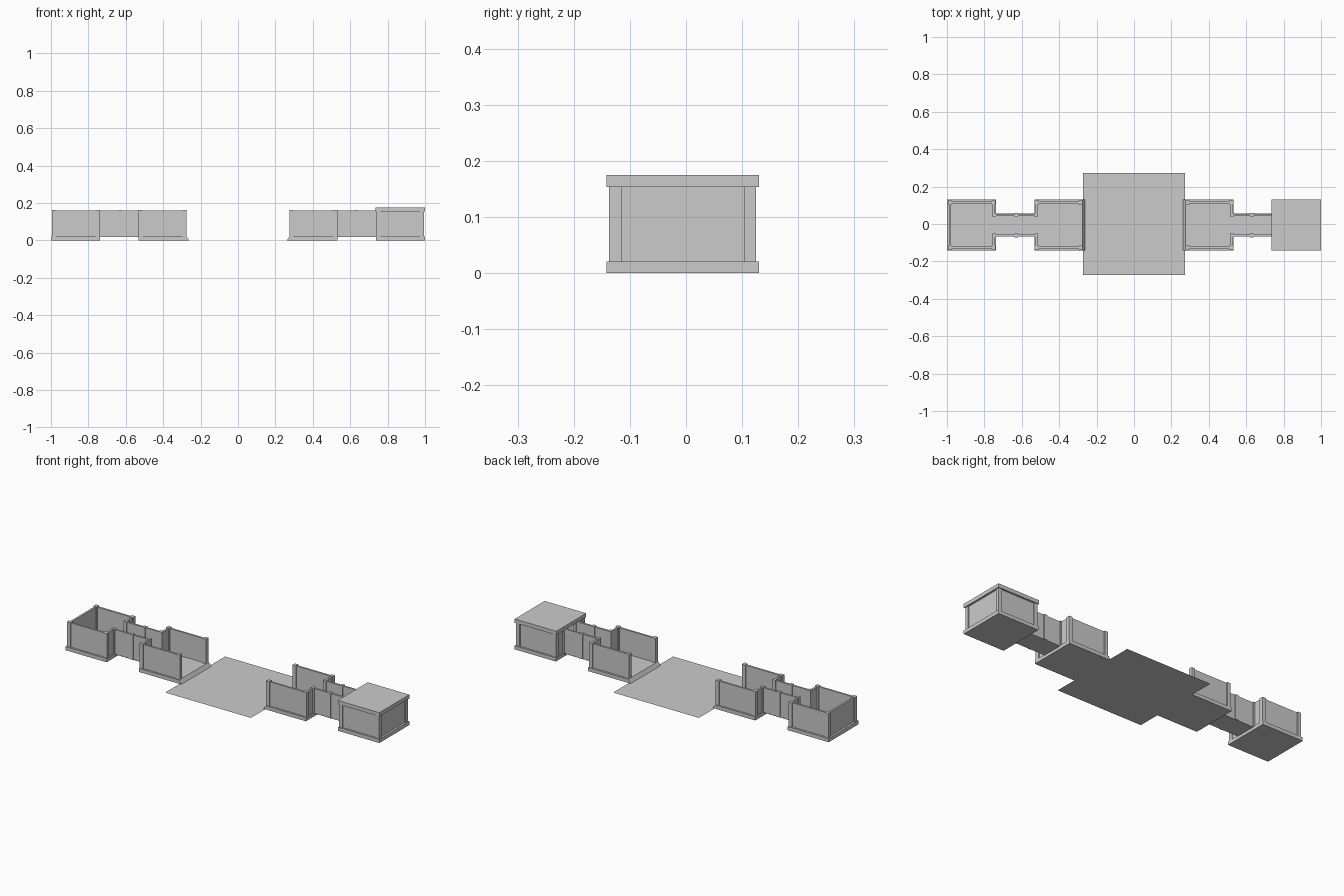
import bpy

if "Cube" in bpy.data.objects:
    bpy.data.objects.remove(bpy.data.objects["Cube"])

YC = -0.006      # the rooms sit slightly off the middle line
BASE_Y = 0.136   # half width of base slabs and roof
POST_Y = 0.120   # post centre line of the rooms
HALL_Y = 0.055   # post centre line of the corridors
POST = 0.022
WALL = 0.011
FLOOR = 0.021
POST_TOP = 0.163
WALL_TOP = 0.160


def mesh_object(name, verts, faces):
    mesh = bpy.data.meshes.new(name)
    mesh.from_pydata(verts, [], faces)
    obj = bpy.data.objects.new(name, mesh)
    bpy.context.collection.objects.link(obj)
    return obj


def prism(name, profile, y0, y1):
    """Extrude an xz profile along y."""
    if sum(a[0] * b[1] - b[0] * a[1] for a, b in zip(profile, profile[1:] + profile[:1])) < 0:
        profile = profile[::-1]
    n = len(profile)
    verts = [(x, y0, z) for x, z in profile] + [(x, y1, z) for x, z in profile]
    faces = [tuple(range(n)), tuple(range(2 * n - 1, n - 1, -1))]
    faces += [(i, i + n, (i + 1) % n + n, (i + 1) % n) for i in range(n)]
    return mesh_object(name, verts, faces)


def box(name, x0, x1, y0, y1, z0, z1):
    return prism(name, [(x0, z0), (x1, z0), (x1, z1), (x0, z1)], YC + y0, YC + y1)


def post(name, x, y, size=POST):
    h = size / 2
    box(name, x - h, x + h, y - h, y + h, FLOOR - 0.003, POST_TOP)


def wall_x(name, xa, xb, y):
    x0, x1 = sorted((xa, xb))
    box(name, x0, x1, y - WALL / 2, y + WALL / 2, FLOOR - 0.003, WALL_TOP)


def wall_y(name, x, ya, yb):
    y0, y1 = sorted((ya, yb))
    box(name, x - WALL / 2, x + WALL / 2, y0, y1, FLOOR - 0.003, WALL_TOP)


# central courtyard floor
mesh_object("courtyard_floor",
            [(-0.273, -0.272, 0), (0.273, -0.272, 0), (0.273, 0.272, 0), (-0.273, 0.272, 0)],
            [(0, 1, 2, 3)])

for side, s in (("left", -1), ("right", 1)):
    # entrance room slab with a ramped edge towards the courtyard
    prism(f"{side}_entrance_base",
          [(s * 0.262, 0), (s * 0.532, 0), (s * 0.532, FLOOR), (s * 0.276, FLOOR)],
          YC - BASE_Y, YC + BASE_Y)

    # end room slab
    xa, xb = sorted((s * 0.738, s * 1.0))
    box(f"{side}_end_room_base", xa, xb, -BASE_Y, BASE_Y, 0, FLOOR)

    # raised corridor floor
    xa, xb = sorted((s * 0.53, s * 0.74))
    box(f"{side}_corridor_floor", xa, xb, -HALL_Y - 0.006, HALL_Y + 0.006, 0.017, FLOOR)

    for row, t in (("front", -1), ("back", 1)):
        y, h = t * POST_Y, t * HALL_Y
        # entrance room: long wall, stub beside the doorway, corner posts
        wall_x(f"{side}_{row}_entrance_wall", s * 0.286, s * 0.520, y)
        wall_y(f"{side}_{row}_entrance_door_wall", s * 0.520, h, y)
        for x in (0.286, 0.520):
            post(f"{side}_{row}_entrance_post", s * x, y)

        # corridor walls and posts
        wall_x(f"{side}_{row}_corridor_wall", s * 0.520, s * 0.750, h)
        for x in (0.523, 0.629, 0.747):
            post(f"{side}_{row}_corridor_post", s * x, h, 0.020)

        # end room: long wall, stub beside the doorway, corner posts
        wall_x(f"{side}_{row}_end_room_wall", s * 0.750, s * 0.983, y)
        wall_y(f"{side}_{row}_end_room_door_wall", s * 0.750, h, y)
        for x in (0.751, 0.983):
            post(f"{side}_{row}_end_room_post", s * x, y)

    # outer end wall
    wall_y(f"{side}_outer_wall", s * 0.983, -POST_Y, POST_Y)

# flat roof on the right end room
box("right_roof", 0.735, 1.0, -BASE_Y, BASE_Y, 0.153, 0.175)
